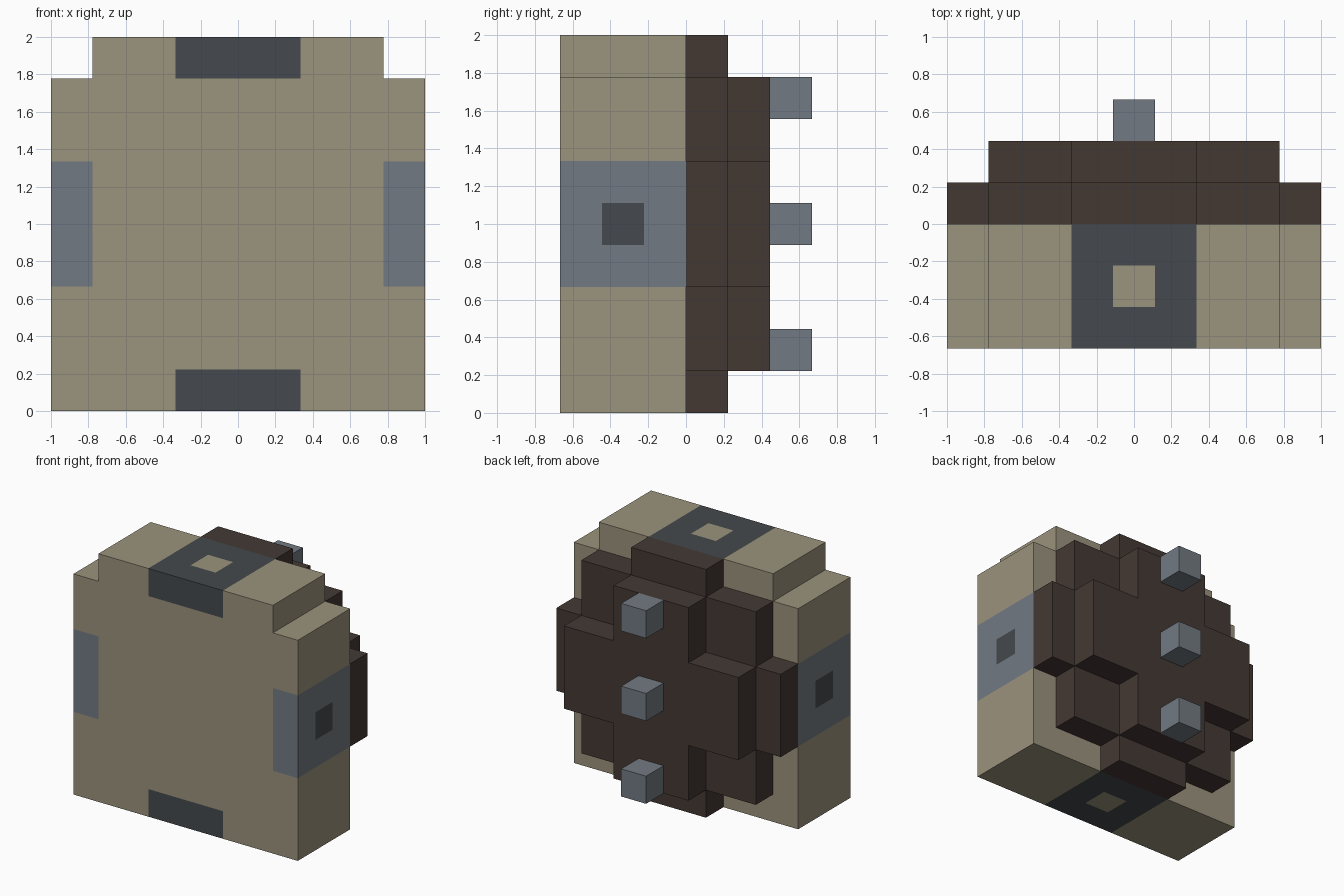
import bpy, bmesh
from mathutils import Vector

cube = bpy.data.objects.get("Cube")
if cube:
    bpy.data.objects.remove(cube, do_unlink=True)

U = 2 / 9  # one block; all positions below are in blocks, z measured from mid-height


def material(name, hex_code):
    def lin(c):
        return c / 12.92 if c <= 0.04045 else ((c + 0.055) / 1.055) ** 2.4
    rgba = [lin(int(hex_code[i:i + 2], 16) / 255) for i in (0, 2, 4)] + [1]
    m = bpy.data.materials.new(name)
    m.use_nodes = True
    m.diffuse_color = rgba
    m.node_tree.nodes["Principled BSDF"].inputs["Base Color"].default_value = rgba
    return m


tan = material("tan", "9B937D")
slate = material("slate_blue", "727A82")
dark = material("dark_grey", "45494D")
brown = material("dark_brown", "443934")


def slab(name, outline, y0, y1, mats, cuts=(), rule=None):
    """Extrude an (x, z) outline from y0 to y1, cut it with planes, colour faces by a rule."""
    bm = bmesh.new()
    face = bm.faces.new([bm.verts.new((x, y0, z)) for x, z in outline])
    grown = bmesh.ops.extrude_face_region(bm, geom=[face])["geom"]
    bmesh.ops.translate(bm, vec=(0, y1 - y0, 0),
                        verts=[g for g in grown if isinstance(g, bmesh.types.BMVert)])
    for axis, value in cuts:
        n = Vector((0, 0, 0))
        n[axis] = 1
        bmesh.ops.bisect_plane(bm, geom=bm.verts[:] + bm.edges[:] + bm.faces[:],
                               plane_co=n * value, plane_no=n)
    bmesh.ops.recalc_face_normals(bm, faces=bm.faces)
    if rule:
        for f in bm.faces:
            f.material_index = rule(f.calc_center_median(), f.normal)
    for v in bm.verts:
        v.co = (v.co.x * U, v.co.y * U, v.co.z * U + 1)
    me = bpy.data.meshes.new(name)
    bm.to_mesh(me)
    bm.free()
    for m in mats:
        me.materials.append(m)
    ob = bpy.data.objects.new(name, me)
    bpy.context.collection.objects.link(ob)
    return ob


def mirrored(quarter):
    """Complete a top-right quarter outline into a symmetric closed one."""
    half = quarter + [(x, -z) for x, z in reversed(quarter)]
    return half + [(-x, z) for x, z in reversed(half)]


# Front body: notched top corners, coloured panels at the middle of each edge
def body_rule(c, n):
    x, z = abs(c.x), abs(c.z)
    if abs(n.z) > 0.5:                      # top and bottom: dark panel, tan centre
        if z < 4 or x > 1.5:
            return 0
        return 0 if x < 0.5 and -2 < c.y < -1 else 2
    if abs(n.x) > 0.5:                      # sides: blue panel, dark centre
        if x < 4 or z > 1.5:
            return 0
        return 2 if z < 0.5 and -2 < c.y < -1 else 1
    if x < 1.5 and z > 3.5:                 # panel ends wrapping on to the front
        return 2
    return 1 if z < 1.5 and x > 3.5 else 0


body_outline = [(4.5, -4.5), (4.5, 3.5), (3.5, 3.5), (3.5, 4.5),
                (-3.5, 4.5), (-3.5, 3.5), (-4.5, 3.5), (-4.5, -4.5)]
body_cuts = [(a, s * v) for a in (0, 2) for v in (0.5, 1.5, 3.5) for s in (-1, 1)]
body_cuts += [(1, -2), (1, -1)]
slab("front_body", body_outline, -3, 0, [tan, slate, dark], body_cuts, body_rule)

# Stepped back layers
slab("back_lower_layer", mirrored([(1.5, 4.5), (1.5, 3.5), (3.5, 3.5), (3.5, 1.5), (4.5, 1.5)]),
     0, 1, [brown])
slab("back_upper_cross", mirrored([(1.5, 3.5), (1.5, 1.5), (3.5, 1.5)]), 1, 2, [brown])

# Pegs down the back
for name, z in (("lower", -3), ("middle", 0), ("upper", 3)):
    slab(name + "_peg", [(-0.5, z - 0.5), (0.5, z - 0.5), (0.5, z + 0.5), (-0.5, z + 0.5)],
         2, 3, [slate])
